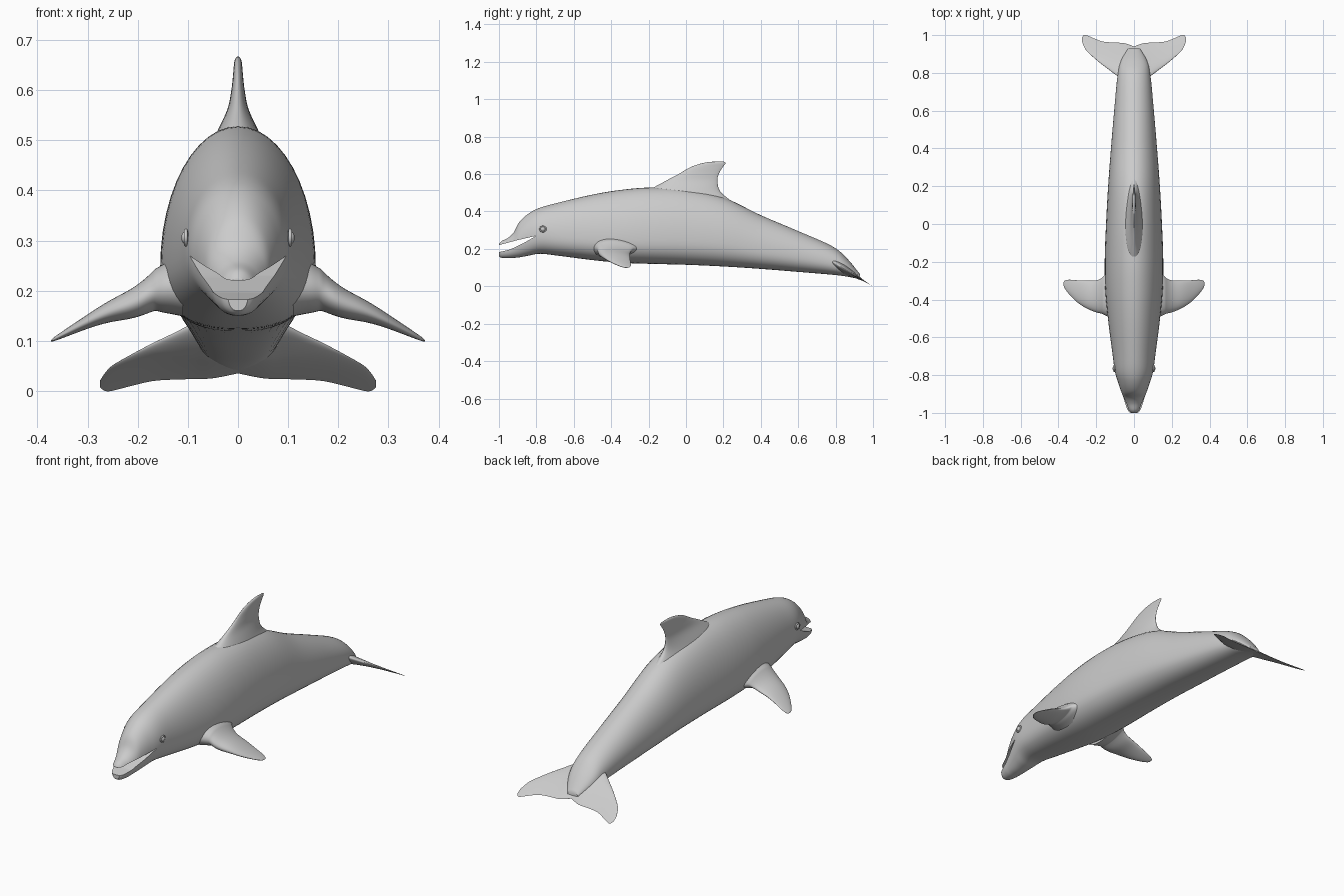
import bpy, bmesh, math
from mathutils import Vector

if "Cube" in bpy.data.objects:
    bpy.data.objects.remove(bpy.data.objects["Cube"])

GREY = (0.6, 0.6, 0.6, 1)
skin = bpy.data.materials.new("soft grey skin")
skin.use_nodes = True
skin.diffuse_color = GREY
skin.node_tree.nodes["Principled BSDF"].inputs["Base Color"].default_value = GREY


def finish(name, bm, angle=50):
    """Turn a bmesh into a smooth shaded object."""
    bmesh.ops.recalc_face_normals(bm, faces=bm.faces)
    mesh = bpy.data.meshes.new(name)
    bm.to_mesh(mesh)
    bm.free()
    mesh.materials.append(skin)
    obj = bpy.data.objects.new(name, mesh)
    bpy.context.collection.objects.link(obj)
    smooth(obj, angle)
    return obj


def smooth(obj, angle):
    bpy.ops.object.select_all(action='DESELECT')
    obj.select_set(True)
    bpy.context.view_layer.objects.active = obj
    bpy.ops.object.shade_smooth_by_angle(angle=math.radians(angle))


def refine(rows, steps):
    """Catmull-Rom interpolation through rows of numbers."""
    rows = [Vector(r) for r in rows]
    out = []
    for i in range(len(rows) - 1):
        a, b, c, d = (rows[min(max(i + k, 0), len(rows) - 1)] for k in (-1, 0, 1, 2))
        for s in range(steps):
            t = s / steps
            out.append(b + (c - a) * (t / 2) + (a * 2 - b * 5 + c * 4 - d) * (t * t / 2)
                       + (b * 3 - a - c * 3 + d) * (t ** 3 / 2))
    return out + [rows[-1]]


def loft(rings):
    """Skin a list of closed rings and cap both ends."""
    bm = bmesh.new()
    loops = [[bm.verts.new(p) for p in ring] for ring in rings]
    n = len(loops[0])
    for a, b in zip(loops, loops[1:]):
        for i in range(n):
            j = (i + 1) % n
            bm.faces.new((a[i], a[j], b[j], b[i]))
    bm.faces.new(loops[0])
    bm.faces.new(loops[-1])
    return bm


def power(v, e):
    return math.copysign(abs(v) ** e, v)


ANGLES = [math.tau * i / 48 for i in range(48)]


def body_ring(row):
    y, w, top, bottom, waist = row
    mid = bottom + (top - bottom) * waist
    ring = []
    for a in ANGLES:
        c, s = math.cos(a), math.sin(a)
        e = 1.0 if s > 0 else 0.85
        ring.append((w * power(c, e), y, mid + power(s, e) * (top - mid if s > 0 else mid - bottom)))
    return ring


def fin_rings(rows, place):
    """Rows are span, leading y, trailing y, half thickness."""
    rings = []
    for span, lead, trail, thick in refine(rows, 6):
        ring = []
        for a in ANGLES:
            u = (1 - math.cos(a)) / 2
            t = thick * math.sin(a) * (1.15 - 0.45 * u)
            ring.append(place(span, lead + (trail - lead) * u, t))
        rings.append(ring)
    return rings


# Body: y, half width, top, bottom, height of widest point
body = finish("body", loft([body_ring(r) for r in refine([
    (-1.0, .020, .226, .160, .5), (-.985, .034, .242, .152, .5),
    (-.95, .047, .260, .150, .5), (-.92, .056, .290, .152, .5),
    (-.89, .067, .345, .155, .47), (-.84, .084, .390, .164, .45),
    (-.78, .101, .420, .174, .42), (-.68, .115, .448, .163, .36),
    (-.5, .138, .490, .140, .32), (-.35, .152, .515, .126, .31),
    (-.19, .155, .528, .120, .31), (0, .148, .520, .115, .32),
    (.2, .137, .475, .106, .34), (.4, .122, .380, .093, .36),
    (.6, .105, .295, .077, .4), (.78, .088, .215, .062, .42),
    (.86, .072, .150, .052, .45), (.93, .03, .065, .038, .5)], 6)]))

# Open mouth: wedge cut between the beak and the lower jaw
bm = bmesh.new()
wedge = [(-.80, .27), (-.9, .247), (-1.03, .212), (-1.03, .175), (-.94, .197), (-.87, .23)]
face = bm.faces.new([bm.verts.new((-.2, y, z)) for y, z in wedge])
side = bmesh.ops.extrude_face_region(bm, geom=[face])["geom"]
bmesh.ops.translate(bm, vec=(.4, 0, 0), verts=[v for v in side if isinstance(v, bmesh.types.BMVert)])
cutter = finish("mouth_cutter", bm)
cutter.hide_render = True
cut = body.modifiers.new("mouth", 'BOOLEAN')
cut.operation, cut.solver, cut.object = 'DIFFERENCE', 'EXACT', cutter
bpy.context.view_layer.objects.active = body
bpy.ops.object.modifier_apply(modifier=cut.name)
bpy.data.objects.remove(cutter)
smooth(body, 40)

# Dorsal fin, flared where it meets the back
finish("dorsal_fin", loft(fin_rings([
    (.45, -.26, .25, .075), (.505, -.21, .185, .05), (.56, -.115, .168, .023),
    (.60, -.04, .175, .014), (.635, .02, .195, .010), (.655, .075, .21, .008),
    (.664, .12, .208, .005), (.667, .16, .195, .001)],
    lambda span, y, t: (t, y, span))))

flipper = [(.11, -.50, -.24, .062), (.145, -.487, -.26, .052), (.17, -.475, -.285, .042),
           (.2, -.468, -.298, .034), (.25, -.447, -.30, .024), (.3, -.415, -.298, .015),
           (.345, -.37, -.295, .008), (.367, -.34, -.30, .004), (.373, -.325, -.31, .001)]
fluke = [(0, .76, .94, .03), (.05, .768, .957, .027), (.09, .785, .96, .021),
         (.13, .815, .962, .016), (.17, .845, .967, .012), (.21, .878, .982, .009),
         (.25, .915, .999, .006), (.265, .94, 1.0, .004), (.275, .965, .988, .001)]


def flipper_height(x):
    return .208 - .62 * max(x - .165, 0) ** 1.0 * (.8 + x * .1) + .01 * math.exp(-((x - .2) / .05) ** 2) * -1


for s, label in ((1, "left"), (-1, "right")):
    # Flippers slope down and outward
    finish(label + "_flipper", loft(fin_rings(
        flipper, lambda x, y, t: (s * x, y, flipper_height(x) + t))))
    # Flukes lie on a plane falling to the rear
    finish(label + "_fluke", loft(fin_rings(
        fluke, lambda x, y, t: (s * x, y, .6 * (1 - y) + t * min(1, (1.02 - y) * 6)))))
    # Eye: ball in a thin lid ring
    bm = bmesh.new()
    bmesh.ops.create_uvsphere(bm, u_segments=20, v_segments=12, radius=.013)
    bmesh.ops.scale(bm, vec=(.7, 1, 1), verts=bm.verts)
    bmesh.ops.translate(bm, vec=(s * .104, -.765, .306), verts=bm.verts)
    finish(label + "_eye", bm)
    lid = [[(s * (.104 + .004 * math.sin(b)), -.765 + (.016 + .004 * math.cos(b)) * math.cos(a),
             .306 + (.014 + .004 * math.cos(b)) * math.sin(a))
            for b in [math.tau * k / 8 for k in range(8)]] for a in ANGLES + [0]]
    finish(label + "_eyelid", loft(lid))
